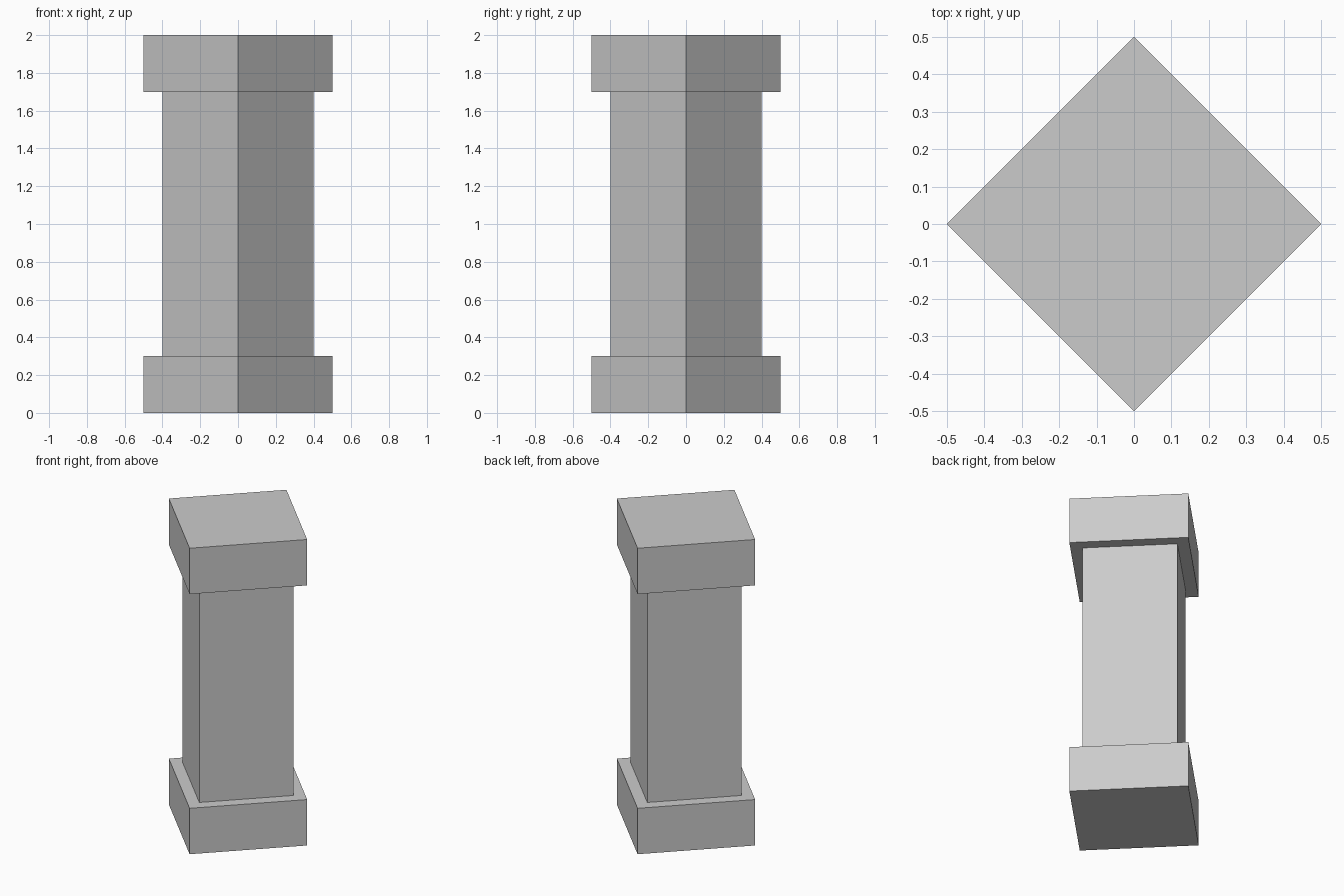
import bpy
import math

default_cube = bpy.data.objects.get("Cube")
if default_cube:
    bpy.data.objects.remove(default_cube, do_unlink=True)

# One plain stone colour
GREY = (0.6, 0.6, 0.6, 1.0)
stone = bpy.data.materials.new("stone_grey")
stone.use_nodes = True
stone.diffuse_color = GREY
stone.node_tree.nodes["Principled BSDF"].inputs["Base Color"].default_value = GREY


def square_block(name, radius, bottom, top):
    """Four-sided prism with its corners on the x and y axes."""
    bpy.ops.mesh.primitive_cylinder_add(
        vertices=4, radius=radius, depth=top - bottom,
        location=(0, 0, (bottom + top) / 2))
    block = bpy.context.object
    block.name = block.data.name = name
    block.data.materials.append(stone)
    return block


# Base, shaft and capital, stacked
square_block("base", 0.5, 0.0, 0.3)
square_block("shaft", 0.4, 0.3, 1.7)
square_block("capital", 0.5, 1.7, 2.0)
